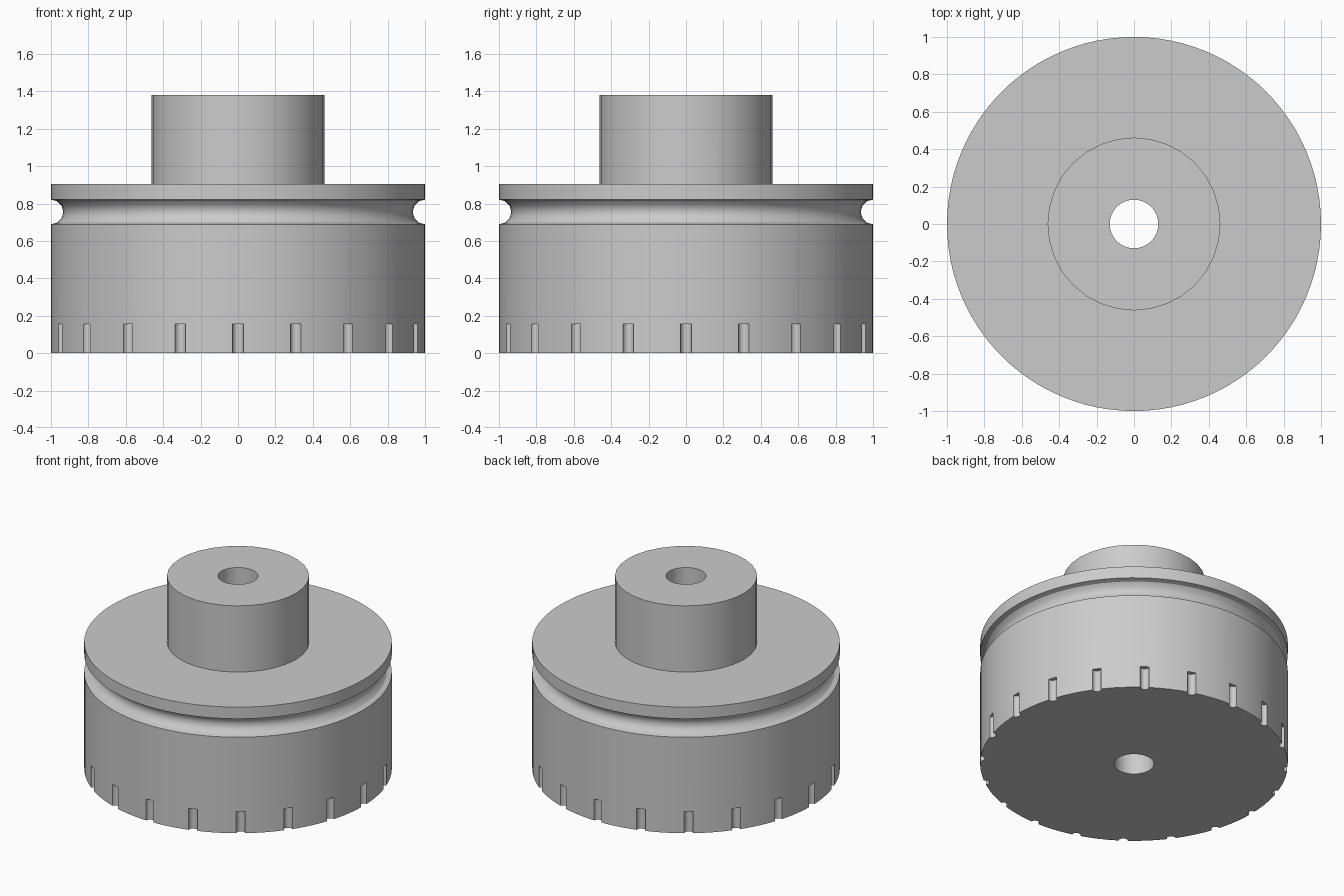
import bpy
import bmesh
from math import pi, sin, cos
from mathutils import Matrix, Vector

cube = bpy.data.objects.get("Cube")
if cube:
    bpy.data.objects.remove(cube, do_unlink=True)

RADIUS = 1.0
BODY_TOP = 0.905
HUB_TOP = 1.38
NOTCHES = 20

grey = bpy.data.materials.new("plain grey")
grey.use_nodes = True
colour = (0.6, 0.6, 0.6, 1)
grey.diffuse_color = colour
grey.node_tree.nodes["Principled BSDF"].inputs["Base Color"].default_value = colour


def make_object(name, bm):
    bmesh.ops.recalc_face_normals(bm, faces=bm.faces)
    mesh = bpy.data.meshes.new(name)
    bm.to_mesh(mesh)
    bm.free()
    mesh.materials.append(grey)
    obj = bpy.data.objects.new(name, mesh)
    bpy.context.collection.objects.link(obj)
    return obj


def add_cylinder(bm, radius, bottom, top, sides, x=0, y=0):
    bmesh.ops.create_cone(bm, cap_ends=True, segments=sides, radius1=radius,
                          radius2=radius, depth=top - bottom,
                          matrix=Matrix.Translation((x, y, (bottom + top) / 2)))


def cylinder(name, *args):
    bm = bmesh.new()
    add_cylinder(bm, *args)
    return make_object(name, bm)


# Drum with a round belt groove, turned from a half profile
groove = [(RADIUS - 0.066 * sin(pi * i / 6), 0.755 - 0.066 * cos(pi * i / 6))
          for i in range(7)]
profile = [(0, 0), (RADIUS, 0), *groove, (RADIUS, BODY_TOP), (0, BODY_TOP)]
bm = bmesh.new()
verts = [bm.verts.new((r, 0, z)) for r, z in profile]
edges = [bm.edges.new(pair) for pair in zip(verts, verts[1:])]
bmesh.ops.spin(bm, geom=verts + edges, cent=Vector(), axis=(0, 0, 1),
               angle=2 * pi, steps=96)
bmesh.ops.remove_doubles(bm, verts=bm.verts, dist=0.0001)
bmesh.ops.dissolve_limit(bm, angle_limit=0.001, verts=bm.verts, edges=bm.edges)
drum = make_object("grooved_drum", bm)

# Hub on top, and the cutters for the bore and the rim notches
hub = cylinder("hub", 0.462, BODY_TOP - 0.1, HUB_TOP, 32)
bore = cylinder("bore_cutter", 0.13, -0.1, HUB_TOP + 0.1, 32)
bm = bmesh.new()
for i in range(NOTCHES):
    a = 2 * pi * i / NOTCHES
    add_cylinder(bm, 0.03, -0.1, 0.155, 16, RADIUS * cos(a), RADIUS * sin(a))
notches = make_object("notch_cutters", bm)

# Join the hub, then cut the bore and notches
bpy.ops.object.select_all(action="DESELECT")
bpy.context.view_layer.objects.active = drum
drum.select_set(True)
for tool, operation in ((hub, "UNION"), (bore, "DIFFERENCE"), (notches, "DIFFERENCE")):
    mod = drum.modifiers.new(tool.name, "BOOLEAN")
    mod.object = tool
    mod.operation = operation
    mod.solver = "EXACT"
    bpy.ops.object.modifier_apply(modifier=mod.name)
    bpy.data.objects.remove(tool, do_unlink=True)

bpy.ops.object.shade_smooth_by_angle(angle=pi / 6)
